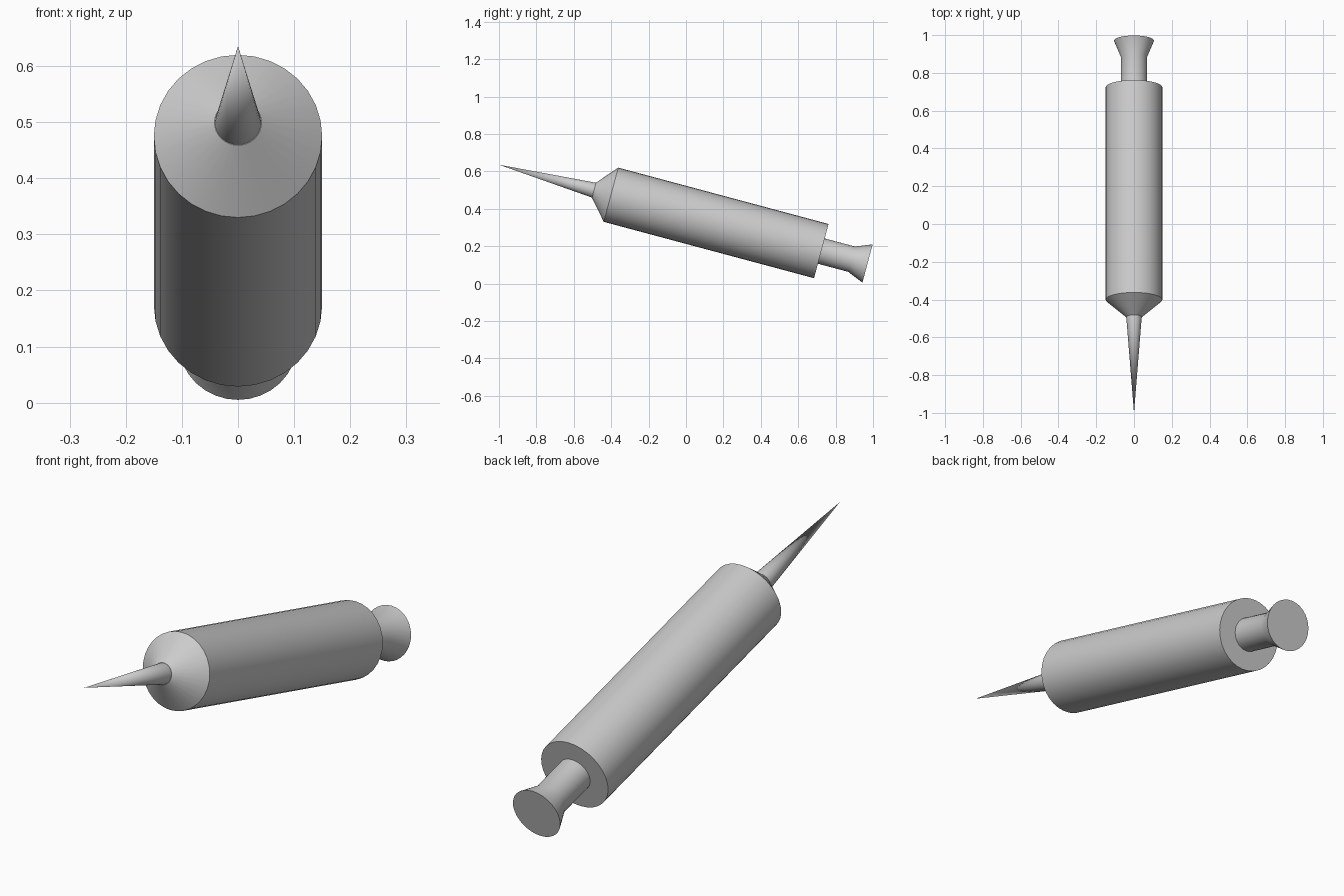
import bpy, bmesh, math
from mathutils import Matrix, Vector

if "Cube" in bpy.data.objects:
    bpy.data.objects.remove(bpy.data.objects["Cube"], do_unlink=True)

GREY = (0.6, 0.6, 0.6, 1)
mat = bpy.data.materials.new("light grey")
mat.use_nodes = True
mat.diffuse_color = GREY
mat.node_tree.nodes["Principled BSDF"].inputs["Base Color"].default_value = GREY

# Long axis: starts at the barrel's front rim and slopes down to the back
TILT = math.radians(-15)
FRAME = (Matrix.Translation((0, -0.401, 0.475))
         @ Matrix.Rotation(TILT, 4, 'X') @ Matrix.Rotation(-math.pi / 2, 4, 'X'))
SIDES = 32


def lathe(name, profile):
    """Revolve (radius, distance along the axis) pairs around the long axis."""
    bm = bmesh.new()
    verts = [bm.verts.new((r, 0, d)) for r, d in profile]
    edges = [bm.edges.new(pair) for pair in zip(verts, verts[1:])]
    bmesh.ops.spin(bm, geom=verts + edges, cent=(0, 0, 0), axis=(0, 0, 1),
                   angle=2 * math.pi, steps=SIDES, use_merge=True)
    bmesh.ops.remove_doubles(bm, verts=bm.verts, dist=1e-5)
    bmesh.ops.recalc_face_normals(bm, faces=bm.faces)
    bm.transform(FRAME)
    mesh = bpy.data.meshes.new(name)
    bm.to_mesh(mesh)
    bm.free()
    mesh.materials.append(mat)
    obj = bpy.data.objects.new(name, mesh)
    bpy.context.collection.objects.link(obj)
    bpy.ops.object.select_all(action='DESELECT')
    obj.select_set(True)
    bpy.context.view_layer.objects.active = obj
    bpy.ops.object.shade_smooth_by_angle(angle=math.radians(25))
    return obj


# Barrel with its tapered nose
lathe("barrel", [(0, -0.094), (0.042, -0.094), (0.15, 0), (0.15, 1.164), (0, 1.164)])

# Needle
lathe("needle", [(0, -0.62), (0.041, -0.094), (0, -0.09)])

# Plunger rod with a flared thumb end
lathe("plunger", [(0, 1.15), (0.07, 1.15), (0.07, 1.332), (0.106, 1.42), (0, 1.42)])
